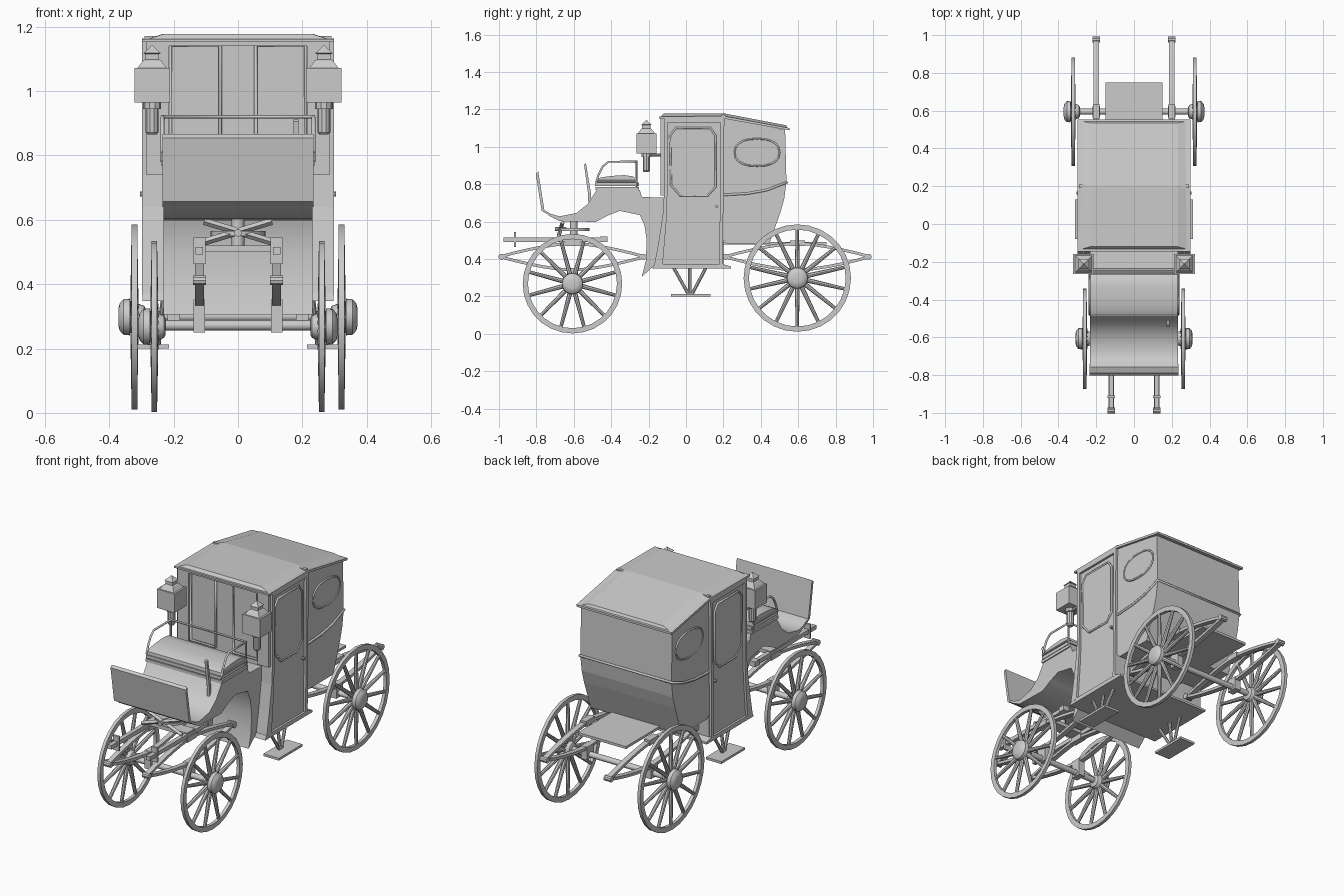
import bpy, bmesh, math
from mathutils import Vector

if "Cube" in bpy.data.objects:
    bpy.data.objects.remove(bpy.data.objects["Cube"])

def loft(name, rings, smooth=False, caps=True, close=False):
    bm = bmesh.new()
    vs = [[bm.verts.new(p) for p in r] for r in rings]
    n = len(vs[0])
    pairs = list(zip(vs, vs[1:])) + ([(vs[-1], vs[0])] if close else [])
    for a, b in pairs:
        for i in range(n):
            j = (i + 1) % n
            bm.faces.new((a[i], a[j], b[j], b[i]))
    if caps and not close:
        bm.faces.new(vs[0])
        bm.faces.new(vs[-1])
    bmesh.ops.recalc_face_normals(bm, faces=bm.faces)
    me = bpy.data.meshes.new(name)
    bm.to_mesh(me)
    bm.free()
    ob = bpy.data.objects.new(name, me)
    bpy.context.collection.objects.link(ob)
    if smooth:
        bpy.ops.object.select_all(action='DESELECT')
        bpy.context.view_layer.objects.active = ob
        ob.select_set(True)
        bpy.ops.object.shade_smooth_by_angle(angle=math.radians(35))
    return ob

def prism(name, pts, x0, x1, smooth=False):
    return loft(name, [[(x, y, z) for y, z in pts] for x in (x0, x1)], smooth)

def box(name, x0, x1, y0, y1, z0, z1):
    return prism(name, [(y0, z0), (y1, z0), (y1, z1), (y0, z1)], x0, x1)

def lathe(name, prof, c, axis='X', n=24, close=False):
    rings = []
    for a, r in prof:
        ring = []
        for i in range(n):
            t = 2 * math.pi * (i + (0.5 if n == 4 else 0)) / n
            u, v = r * math.cos(t), r * math.sin(t)
            ring.append(Vector(c) + Vector((a, u, v) if axis == 'X' else (u, v, a)))
        rings.append(ring)
    return loft(name, rings, n > 4, True, close)

def rod(name, p, q, r0, r1=None, n=8):
    p, q = Vector(p), Vector(q)
    rot = (q - p).to_track_quat('Z', 'Y')
    circ = [Vector((math.cos(2 * math.pi * i / n), math.sin(2 * math.pi * i / n), 0)) for i in range(n)]
    return loft(name, [[o + rot @ (c * r) for c in circ] for o, r in ((p, r0), (q, r1 or r0))], n > 4)

def tube(name, pts, r, cyclic=False):
    cu = bpy.data.curves.new(name, 'CURVE')
    cu.dimensions = '3D'
    cu.bevel_depth, cu.bevel_resolution, cu.use_fill_caps = r, 1, True
    sp = cu.splines.new('POLY')
    sp.points.add(len(pts) - 1)
    for p, co in zip(sp.points, pts):
        p.co = (*co, 1)
    sp.use_cyclic_u = cyclic
    ob = bpy.data.objects.new(name, cu)
    bpy.context.collection.objects.link(ob)
    bpy.ops.object.select_all(action='DESELECT')
    bpy.context.view_layer.objects.active = ob
    ob.select_set(True)
    bpy.ops.object.convert(target='MESH')

# Wheels, hubs and axles
def wheel(tag, s, x, y, z, R, spokes):
    c = (s * x, y, z)
    lathe(tag + "_rim", [(-.009, R), (.009, R), (.009, R - .028), (-.009, R - .028)], c, n=28, close=True)
    for i in range(spokes):
        t = 2 * math.pi * (i + .5) / spokes
        d = Vector((0, math.cos(t), math.sin(t)))
        rod(tag + "_spoke", Vector(c) + d * .03, Vector(c) + d * (R - .02), .013, .009)
    hub = [(-.035, .025), (-.03, .035), (-.01, .042), (.012, .045), (.014, .057), (.034, .055), (.046, .042), (.05, .025)]
    lathe(tag + "_hub", [(s * a, r) for a, r in hub], c, n=20)

for s in (-1, 1):
    wheel("front_wheel", s, .26, -.607, .268, .266, 12)
    wheel("rear_wheel", s, .322, .595, .298, .287, 14)
rod("front_axle", (-.25, -.607, .272), (.25, -.607, .272), .016, n=12)
rod("rear_axle", (-.31, .595, .3), (.31, .595, .3), .016, n=12)

# Elliptic leaf springs with eyes and clamps
def spring(tag, x, yc, L, axle_z, w):
    for k in (1, -1):
        ts = [i / 5 - 1 for i in range(11)]
        mid = [(yc + L * t, .412 + k * .072 * (1 - abs(t) ** 1.5)) for t in ts]
        prof = [(y, z + .008) for y, z in mid] + [(y, z - .008) for y, z in reversed(mid)]
        prism(tag + "_leaf", prof, x - w, x + w)
    for e in (-1, 1):
        rod(tag + "_eye", (x - w - .006, yc + e * (L - .008), .412), (x + w + .006, yc + e * (L - .008), .412), .016, n=10)
    box(tag + "_clamp", x - w - .004, x + w + .004, yc - .03, yc + .03, axle_z - .022, .352)
    box(tag + "_top_clamp", x - w - .003, x + w + .003, yc - .04, yc + .04, .47, .5)

for s in (-1, 1):
    spring("front_spring", s * .12, -.607, .388, .272, .014)
    spring("rear_spring", s * .2, .595, .39, .3, .015)
    # Shaft sockets of the fore-carriage
    box("shaft_socket", s * .12 - .012, s * .12 + .012, -.975, -.42, .492, .515)
    box("socket_collar", s * .12 - .019, s * .12 + .019, -.92, -.908, .463, .545)
    box("socket_block", s * .12 - .018, s * .12 + .018, -.46, -.42, .49, .52)
    rod("cross_stay", (-s * .105, -.66, .595), (s * .125, -.68, .525), .011, n=4)
box("fore_bolster", -.13, .13, -.64, -.57, .5, .52)
lathe("turntable", [(.55, .085), (.565, .085)], (0, -.6, 0), 'Z', 24)
rod("king_pin", (0, -.6, .5), (0, -.6, .61), .02, n=12)
rod("cross_pin", (0, -.7, .56), (0, -.64, .56), .012, n=10)

# Cabin: door section, rear body, sill, rear platform
door_sec = [(-.118, 1.157), (-.118, .74), (-.124, .64), (-.145, .5), (-.17, .36), (.2, .36), (.2, .75), (.204, 1.157)]
prism("cabin_door_section", door_sec, -.285, .285)
prism("cabin_rear", [(.2, 1.157), (.53, 1.09), (.537, .81), (.525, .72), (.505, .65), (.445, .48), (.22, .48), (.2, .5)], -.285, .285)
prism("sill", [(-.18, .348), (.24, .348), (.24, .36), (.2, .372), (-.17, .372)], -.297, .297)
box("rear_platform", -.15, .15, .2, .75, .478, .492)
for s in (-1, 1):
    x = s * .285
    # Door posts, rail and panel
    prism("front_post", [(-.118, 1.15), (-.118, .74), (-.124, .64), (-.145, .5), (-.17, .365), (-.125, .365), (-.105, .6), (-.1, .74), (-.1, 1.15)], x, s * .298)
    prism("rear_post", [(.185, 1.15), (.205, 1.15), (.2, .75), (.197, .365), (.178, .365), (.182, .75)], x, s * .298)
    box("door_header", x, s * .298, -.118, .204, 1.13, 1.155)
    win = [(-.055, 1.1), (.13, 1.1), (.158, 1.06), (.158, .785), (.115, .738), (-.03, .738), (-.08, .795), (-.085, 1.06)]
    prism("door_window", win, x, s * .289)
    tube("door_window_frame", [(s * .288, y, z) for y, z in win], .006, True)
    rod("door_handle", (x, .165, .68), (s * .305, .165, .68), .008)
    # Oval rear quarter window
    oval = []
    for i in range(20):
        t = 2 * math.pi * i / 20
        c, q = math.cos(t), math.sin(t)
        oval.append((.38 + .12 * math.copysign(abs(c) ** .85, c), .97 + .073 * math.copysign(abs(q) ** .85, q)))
    prism("oval_window", oval, x, s * .288)
    tube("oval_window_frame", [(s * .287, y, z) for y, z in oval], .005, True)
    # Hanging step
    box("step_plate", s * .215, s * .312, -.08, .13, .2, .213)
    for y0, y1 in ((-.07, .015), (.11, .03), (.02, .02)):
        rod("step_stay", (s * .23, y0, .36), (s * .25, y1, .208), .009)
# Belt moulding round the rear
belt = [(.205, .743), (.33, .75), (.43, .768), (.54, .81)]
tube("belt_moulding", [(-.287, y, z) for y, z in belt] + [(.287, y, z) for y, z in belt[::-1]], .007)

# Roof flange and raised crown
prism("roof_flange", [(-.145, 1.152), (-.145, 1.162), (.205, 1.164), (.553, 1.1), (.553, 1.088), (.205, 1.15)], -.298, .298)
loft("roof_crown", [[(-w, y, z), (w, y, z), (v, y2, z + .017), (-v, y2, z + .017)]
     for y, y2, z, w, v in ((-.135, -.12, 1.16, .285, .232), (.205, .205, 1.161, .285, .232), (.545, .535, 1.098, .285, .232))])
box("roof_batten", -.29, .29, .19, .208, 1.155, 1.172)

# Cabin front wall with two framed windows
for s in (-1, 1):
    box("front_pillar", s * .215, s * .285, -.135, -.11, .74, 1.153)
    fr = [(s * .055, .76), (s * .21, .76), (s * .21, 1.143), (s * .055, 1.143)]
    tube("front_window_frame", [(x, -.122, z) for x, z in fr], .008, True)
box("front_header", -.285, .285, -.135, -.11, 1.14, 1.155)

# Driver's boot, toe board and dashboard
boot = [(-.755, .66), (-.72, .64), (-.675, .628), (-.585, .646), (-.525, .694), (-.477, .77), (-.247, .77), (-.236, .732), (-.11, .727),
        (-.11, .365), (-.17, .365), (-.236, .305), (-.215, .39), (-.21, .5), (-.222, .58), (-.247, .635), (-.354, .657),
        (-.418, .632), (-.483, .598), (-.675, .602), (-.73, .63), (-.767, .66)]
prism("driver_boot", boot, -.232, .232, True)
prism("dashboard", [(-.803, .855), (-.79, .867), (-.757, .66), (-.74, .64), (-.772, .657)], -.235, .235)

# Driver's seat
box("seat_base", -.238, .238, -.485, -.25, .768, .785)
box("seat_board", -.235, .235, -.487, -.25, .79, .808)
prism("seat_cushion", [(-.48, .808), (-.478, .825), (-.455, .836), (-.4, .844), (-.33, .848), (-.285, .842), (-.262, .828), (-.26, .808)], -.232, .232, True)
rail = [(-.48, .81), (-.468, .85), (-.445, .895), (-.415, .92), (-.262, .92)]
tube("seat_rail", [(-.235, y, z) for y, z in rail] + [(.235, y, z) for y, z in rail[::-1]], .006)
for s in (-1, 1):
    rod("rail_post", (s * .235, -.265, .78), (s * .235, -.265, .92), .006)
    rod("rail_arm", (s * .235, -.48, .815), (s * .235, -.26, .815), .006)
prism("brake_lever", [(-.545, .905), (-.535, .912), (-.508, .75), (-.508, .69), (-.522, .69), (-.524, .75)], .172, .188)

# Carriage lamps
for s in (-1, 1):
    c = (s * .267, -.212, 0)
    box("lamp_body", s * .212, s * .322, -.265, -.158, .965, 1.072)
    k = math.sqrt(2)
    lathe("lamp_cap", [(1.072, .045 * k), (1.095, .028 * k), (1.098, .022 * k), (1.115, .022 * k), (1.118, .027 * k), (1.135, .008 * k), (1.142, .004)], c, 'Z', 4)
    lathe("lamp_stem", [(.865, .014), (.872, .02), (.945, .02), (.945, .028), (.966, .028)], c, 'Z', 10)
    rod("lamp_arm", (s * .267, -.2, .955), (s * .267, -.115, .955), .008)
